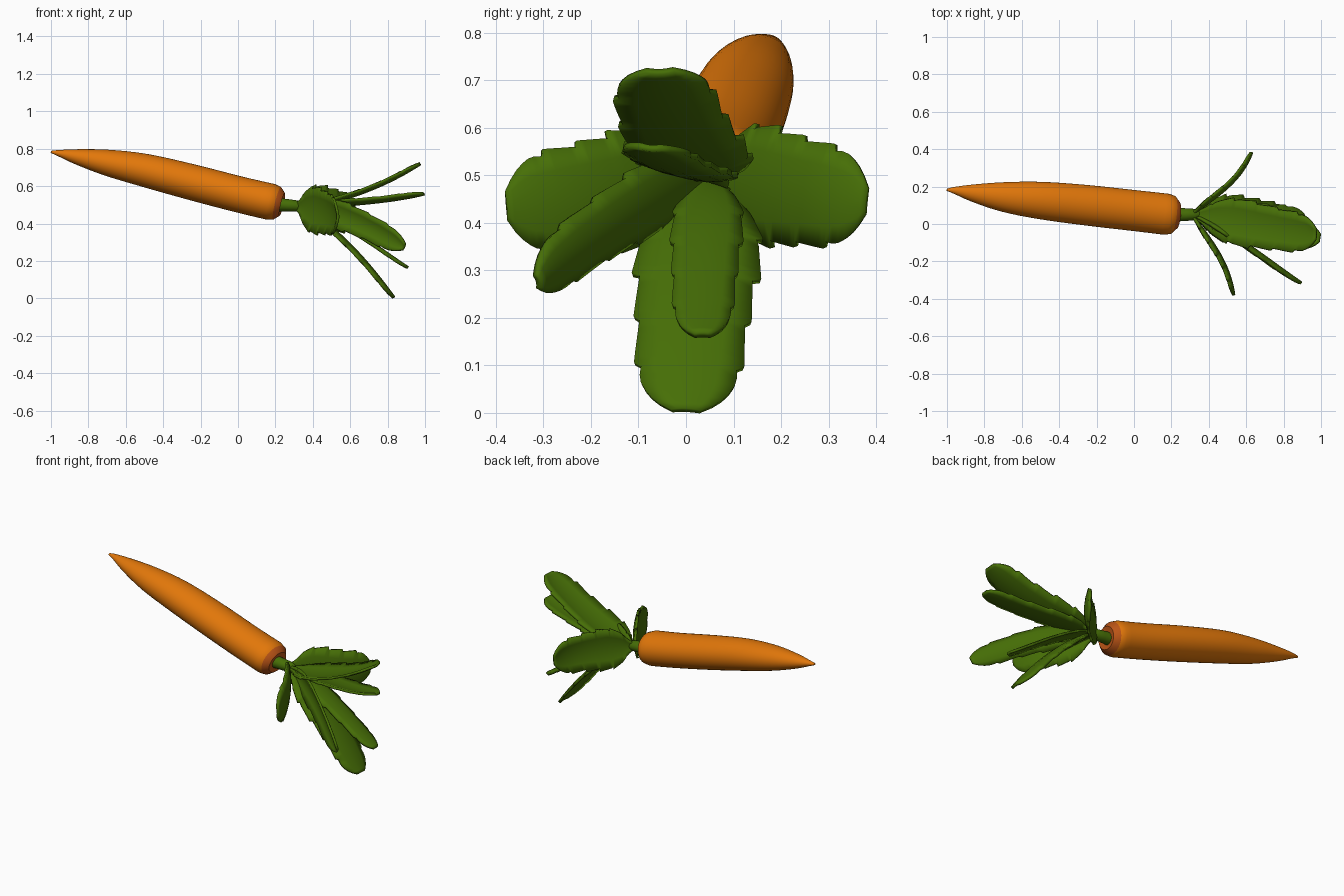
import bpy, math
from mathutils import Vector
from mathutils.geometry import interpolate_bezier

if "Cube" in bpy.data.objects:
    bpy.data.objects.remove(bpy.data.objects["Cube"])


def material(name, rgb):
    m = bpy.data.materials.new(name)
    m.diffuse_color = (*rgb, 1)
    m.use_nodes = True
    m.node_tree.nodes["Principled BSDF"].inputs["Base Color"].default_value = m.diffuse_color
    return m


ORANGE = material("carrot orange", (0.76, 0.185, 0.003))
CROWN = material("crown rust", (0.50, 0.09, 0.008))
GREEN = material("leaf green", (0.062, 0.158, 0.002))


def make(name, verts, faces, mats, angle=40):
    me = bpy.data.meshes.new(name)
    me.from_pydata([tuple(v) for v in verts], [], faces)
    for m in mats:
        me.materials.append(m)
    ob = bpy.data.objects.new(name, me)
    bpy.context.collection.objects.link(ob)
    bpy.ops.object.select_all(action='DESELECT')
    ob.select_set(True)
    bpy.context.view_layer.objects.active = ob
    bpy.ops.object.shade_smooth_by_angle(angle=math.radians(angle))
    return ob


def spline(points, steps):
    """Catmull-Rom interpolation through rings."""
    out = []
    for i in range(len(points) - 1):
        p = [points[min(max(i + k, 0), len(points) - 1)] for k in (-1, 0, 1, 2)]
        p = [Vector(q) for q in p]
        for s in range(steps):
            t = s / steps
            out.append(0.5 * (2 * p[1] + (p[2] - p[0]) * t
                              + (2 * p[0] - 5 * p[1] + 4 * p[2] - p[3]) * t ** 2
                              + (3 * p[1] - p[0] - 3 * p[2] + p[3]) * t ** 3))
    return out + [Vector(points[-1])]


def tube(name, rings, sides, mats, axis, flat=1.0):
    """Loft of rings (x, y, z, radius) perpendicular to an axis."""
    axis = Vector(axis).normalized()
    side = Vector((0, 0, 1)).cross(axis).normalized()
    up = axis.cross(side)
    verts, faces = [], []
    for x, y, z, r in rings:
        for i in range(sides):
            a = 2 * math.pi * i / sides
            verts.append(Vector((x, y, z)) + side * r * 1.04 * math.cos(a)
                         + up * r * flat * math.sin(a))
    for k in range(len(rings) - 1):
        for i in range(sides):
            j = (i + 1) % sides
            faces.append((k * sides + i, k * sides + j,
                          (k + 1) * sides + j, (k + 1) * sides + i))
    faces.append(tuple(reversed(range(sides))))
    faces.append(tuple(range((len(rings) - 1) * sides, len(rings) * sides)))
    return make(name, verts, faces, mats)


AXIS = (1, -0.11, -0.24)

# Root with a rust coloured crown
body = spline([(-1.0, .183, .783, .006), (-.96, .18, .777, .018),
               (-.86, .165, .757, .045), (-.7, .145, .726, .076),
               (-.5, .126, .685, .096), (-.25, .1, .622, .104),
               (0, .072, .557, .105), (.175, .052, .516, .106)], 4)
crown = [(.208, .049, .508, .098), (.236, .046, .502, .068), (.228, .046, .503, .03)]
root = tube("carrot_root", [tuple(r) for r in body] + crown, 40, [ORANGE, CROWN], AXIS, 0.92)
start = 40 * len(body)
for p in root.data.polygons:
    if start <= p.index != start + 80:
        p.material_index = 1

# Leaf stem
tube("stem", [(.225, .05, .5, .036), (.27, .05, .497, .033),
              (.32, .05, .493, .03), (.345, .05, .49, .018)], 20, [GREEN], AXIS)

# Serrated leaves
PROFILE = [(0, .14), (.1, .36), (.2, .8), (.35, 1.06), (.55, 1.0),
           (.8, .90), (.9, .80), (.96, .56), (1, .25)]
COLUMNS = (-1, -.6, -.2, .2, .6, 1)


def profile(t):
    for (a, wa), (b, wb) in zip(PROFILE, PROFILE[1:]):
        if t <= b:
            return wa + (wb - wa) * (t - a) / (b - a)
    return PROFILE[-1][1]


def leaf(name, h1, h2, end, across, half, curl=0.16, teeth=6):
    n = teeth * 6
    path = interpolate_bezier(Vector((.31, .05, .493)), Vector(h1), Vector(h2), Vector(end), n + 1)
    verts, faces, c = [], [], len(COLUMNS)
    for i, p in enumerate(path):
        t = i / n
        tan = (path[min(i + 1, n)] - path[max(i - 1, 0)]).normalized()
        w = Vector(across)
        w = (w - tan * w.dot(tan)).normalized()
        nor = tan.cross(w)
        if nor.x > 0:
            nor = -nor
        saw = (i % 6) / 5 if 0.1 < t < 0.84 else 0.4
        size = half * (.17 if t < .5 else .10)
        for u in COLUMNS:
            edge = abs(u) == 1
            hw = half * profile(t) + (size * (saw - .4) if edge else 0)
            q = p + w * u * hw + nor * curl * u * u * hw
            if edge:
                q = q + tan * size * .8 * (saw - .4)
            verts.append(q)
    for i in range(n):
        for k in range(c - 1):
            a = i * c + k
            faces.append((a, a + 1, a + c + 1, a + c))
    ob = make(name, verts, faces, [GREEN], 50)
    mod = ob.modifiers.new("thickness", 'SOLIDIFY')
    mod.thickness, mod.offset = 0.014, 0


Y, Z = (0, 1, 0), (0, 0, 1)
leaf("leaf_right", (.4, .12, .49), (.57, .21, .465), (.63, .38, .445), Z, .115)
leaf("leaf_left", (.41, -.08, .48), (.51, -.2, .45), (.535, -.378, .435), Z, .115)
leaf("leaf_bottom", (.5, .03, .43), (.71, .01, .18), (.835, 0, .006), Y, .12)
leaf("leaf_top", (.5, .03, .48), (.8, -.045, .6), (.975, -.055, .718), Y, .115)
leaf("small_leaf_left", (.5, -.01, .49), (.7, -.18, .39), (.89, -.31, .275), (.28, -.16, .95), .07, .3)
leaf("small_leaf_low", (.5, .05, .47), (.75, .035, .27), (.91, .035, .165), Y, .068)
leaf("small_leaf_middle", (.5, .03, .49), (.8, -.05, .51), (.995, -.075, .557), (0, 1, -.12), .085)
